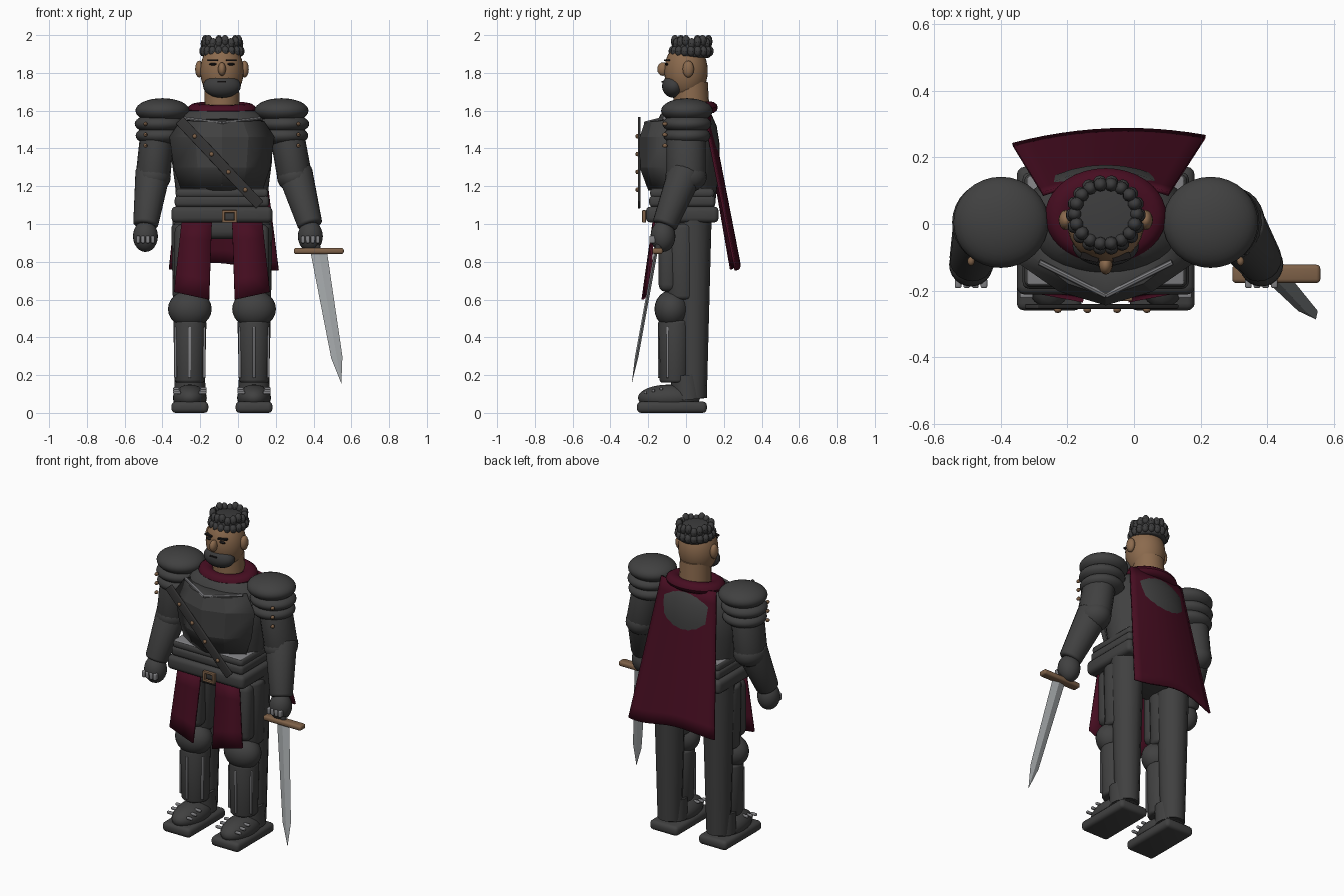
import bpy, bmesh, math
from mathutils import Vector, Matrix

if "Cube" in bpy.data.objects:
    bpy.data.objects.remove(bpy.data.objects["Cube"])

CX = -0.085  # body centre line


def mat(name, c):
    m = bpy.data.materials.new(name)
    m.diffuse_color = (*c, 1)
    m.use_nodes = True
    m.node_tree.nodes["Principled BSDF"].inputs["Base Color"].default_value = m.diffuse_color
    return m


STEEL = mat("dark_steel", (0.052, 0.052, 0.052))
CLOTH = mat("wine_cloth", (0.062, 0.004, 0.015))
SKIN = mat("skin", (0.26, 0.145, 0.075))
BRONZE = mat("bronze", (0.21, 0.12, 0.065))
TRIM = mat("light_trim", (0.22, 0.22, 0.23))
BLADE = mat("blade_steel", (0.36, 0.38, 0.39))
HAIR = mat("hair", (0.045, 0.045, 0.046))
LEATHER = mat("dark_leather", (0.035, 0.034, 0.034))
INK = mat("ink", (0.012, 0.01, 0.01))


def finish(name, bm, m, angle=35):
    me = bpy.data.meshes.new(name)
    bmesh.ops.recalc_face_normals(bm, faces=bm.faces)
    bm.to_mesh(me)
    bm.free()
    me.materials.append(m)
    for p in me.polygons:
        p.use_smooth = True
    me.set_sharp_from_angle(angle=math.radians(angle))
    ob = bpy.data.objects.new(name, me)
    bpy.context.collection.objects.link(ob)
    return ob


def ball(name, loc, r, m, seg=24):
    bm = bmesh.new()
    M = Matrix.Translation(loc) @ Matrix.Diagonal((*r, 1))
    bmesh.ops.create_uvsphere(bm, u_segments=seg, v_segments=max(6, seg // 2), radius=1, matrix=M)
    return finish(name, bm, m)


def tube(name, a, b, r1, r2, m, seg=16, bevel=0.0, flat=1.0):
    a, b = Vector(a), Vector(b)
    d = b - a
    bm = bmesh.new()
    M = (Matrix.Translation((a + b) / 2) @ Matrix.Diagonal((1, flat, 1, 1))
         @ d.to_track_quat('Z', 'Y').to_matrix().to_4x4())
    bmesh.ops.create_cone(bm, cap_ends=True, segments=seg, radius1=r1, radius2=r2,
                          depth=d.length, matrix=M)
    if bevel:
        rim = [e for e in bm.edges if any(len(f.verts) > 4 for f in e.link_faces)]
        bmesh.ops.bevel(bm, geom=rim, offset=bevel, segments=3, affect='EDGES', profile=0.5)
    return finish(name, bm, m)


def box(name, loc, size, m, bevel=0.0, rot=None):
    bm = bmesh.new()
    M = Matrix.Translation(loc) @ (rot or Matrix()) @ Matrix.Diagonal((*size, 1))
    bmesh.ops.create_cube(bm, size=1, matrix=M)
    if bevel:
        bmesh.ops.bevel(bm, geom=bm.edges[:], offset=bevel, segments=3, affect='EDGES', profile=0.5)
    return finish(name, bm, m)


def sheet(name, rows, cols, fn, m, thick=0.012, angle=35):
    # grid surface from fn(row, column)
    bm = bmesh.new()
    v = [[bm.verts.new(fn(i, j)) for j in range(cols)] for i in range(rows)]
    for i in range(rows - 1):
        for j in range(cols - 1):
            bm.faces.new((v[i][j], v[i + 1][j], v[i + 1][j + 1], v[i][j + 1]))
    ob = finish(name, bm, m, angle)
    s = ob.modifiers.new("thickness", 'SOLIDIFY')
    s.thickness, s.offset = thick, 0
    return ob


def loft(name, rings, m, seg=32):
    # stacked ellipses (z, y, rx, ry)
    bm = bmesh.new()
    loops = [[bm.verts.new((CX + rx * math.cos(k * math.tau / seg),
                            y + ry * math.sin(k * math.tau / seg), z)) for k in range(seg)]
             for z, y, rx, ry in rings]
    for a, b in zip(loops, loops[1:]):
        for k in range(seg):
            n = (k + 1) % seg
            bm.faces.new((a[k], a[n], b[n], b[k]))
    bm.faces.new(loops[0])
    bm.faces.new(loops[-1])
    return finish(name, bm, m)


# torso, waist bands, hips and belt
loft("torso", [(1.08, 0, .235, .15), (1.22, 0, .25, .168), (1.33, 0, .265, .177), (1.42, 0, .268, .178),
               (1.52, 0, .25, .162), (1.58, 0, .21, .135), (1.62, .01, .13, .1)], STEEL)
box("hips", (CX, 0, .98), (.42, .24, .12), STEEL, .04)
box("waist_band_lower", (CX, -.02, 1.12), (.5, .35, .06), STEEL, .02)
box("waist_band_upper", (CX, -.02, 1.163), (.49, .34, .05), STEEL, .02)
box("waist_trim", (CX, -.02, 1.183), (.47, .325, .012), TRIM, .005)
box("belt", (CX, -.02, 1.05), (.535, .385, .085), STEEL, .025)
for s in (-1, 1):
    box("buckle_side", (-.045 + s * .033, -.222, 1.04), (.016, .02, .065), BRONZE, .004)
    box("buckle_bar", (-.045, -.222, 1.04 + s * .026), (.08, .02, .014), BRONZE, .004)

# faceted breastplate: (z, half width, ridge y, side y)
PLATE = [(1.18, .21, -.19, -.1), (1.3, .25, -.235, -.1), (1.46, .272, -.235, -.1),
         (1.535, .22, -.21, -.09), (1.56, .16, -.09, -.04)]


def plate_point(i, j):
    z, w, yr, ys = PLATE[i]
    u = (j - 2) / 2
    return (CX + u * w, yr + (ys - yr) * (abs(u) * .6 if abs(u) < 1 else 1), z)


sheet("breastplate", 5, 5, plate_point, STEEL, .02, 10)
for s in (-1, 1):
    tube("neck_trim", (CX, -.215, 1.535), (CX + s * .2, -.115, 1.56), .009, .009, TRIM, 8)
tube("breastplate_ridge", (CX, -.205, 1.2), (CX, -.24, 1.31), .004, .004, TRIM, 6)

# diagonal strap with studs
A, B = Vector((-.31, -.248, 1.55)), Vector((.115, -.248, 1.1))
d = B - A
box("strap", (A + B) / 2, (d.length, .014, .055), LEATHER, .004,
    Matrix.Rotation(math.atan2(-d.z, d.x), 4, 'Y'))
for k in range(4):
    ball("strap_stud", A + d * (.19 + .21 * k) + Vector((0, -.01, 0)), (.012, .01, .012), BRONZE, 10)

# head
tube("neck", (CX, .03, 1.58), (CX, .025, 1.75), .095, .09, SKIN, 20)
ball("head", (CX, .0, 1.81), (.115, .115, .155), SKIN, 32)
ball("nose", (CX, -.122, 1.82), (.021, .03, .036), SKIN, 16)
ball("beard", (CX, -.065, 1.73), (.1, .062, .062), HAIR)
box("mouth", (CX, -.126, 1.752), (.045, .008, .008), INK)
for s in (-1, 1):
    ball("ear", (CX + s * .12, .012, 1.82), (.022, .03, .045), SKIN, 16)
    box("brow", (CX + s * .048, -.1, 1.867), (.055, .02, .01), INK, 0, Matrix.Rotation(s * .25, 4, 'Z'))
    ball("eye", (CX + s * .046, -.102, 1.846), (.022, .009, .007), INK, 12)

# hair: cap with rings of curls
tube("hair_cap", (CX, .025, 1.885), (CX, .03, 1.965), .105, .1, HAIR, 24, .015)
for k in range(18):
    a = k * math.tau / 18
    c, s = math.cos(a), math.sin(a)
    ball("curl_low", (CX + .1 * c, .027 + .1 * s, 1.915), (.021, .021, .028), HAIR, 10)
    ball("curl_top", (CX + .093 * c, .03 + .09 * s, 1.955 + .008 * (k % 3)), (.021, .021, .03), HAIR, 10)

# collar and cape
bm = bmesh.new()
vs = [[bm.verts.new((CX + (.135 + .047 * math.cos(q)) * math.cos(p),
                     .025 + (.1 + .043 * math.cos(q)) * math.sin(p),
                     1.607 + .033 * math.sin(q) + .01 * math.sin(p)))
       for q in (k * math.tau / 12 for k in range(12))] for p in (k * math.tau / 36 for k in range(36))]
for i in range(36):
    for j in range(12):
        bm.faces.new((vs[i][j], vs[i - 1][j], vs[i - 1][j - 1], vs[i][j - 1]))
finish("collar", bm, CLOTH)


def cape_point(i, j):
    t, u = i / 12, (j - 6) / 6
    hem = .02 * math.cos(3 * u + .5) * t
    return (CX + u * (.19 + .1 * t) + .01 * t, .122 + .16 * t - .032 * u * u + .012 * u * t,
            1.615 - .84 * t + hem)


sheet("cape", 13, 13, cape_point, CLOTH, .012)

# front cloth panels hanging from the belt
for s in (-1, 1):
    def panel_point(i, j, s=s):
        t, u = i / 4, j / 2
        x = .053 + .015 * t + u * (.16 + .025 * t)
        return (CX + s * x, -.17 - .06 * t + .035 * u * t, 1.02 - t * (.42 - .04 * u))
    sheet("cloth_panel", 5, 3, panel_point, CLOTH, .012)

# shoulders and arms
ARMS = {-1: ((-.425, 0, 1.5), (-.45, 0, 1.25), (-.49, -.115, .99)),
        1: ((.255, 0, 1.5), (.3, 0, 1.25), (.383, -.115, .99))}
for s, (sh, el, wr) in ARMS.items():
    x = CX + s * .315
    ball("pauldron_top", (x, .005, 1.6), (.143, .137, .066), STEEL, 32)
    ball("pauldron_middle", (x + s * .012, .005, 1.53), (.135, .13, .056), STEEL, 32)
    ball("pauldron_bottom", (x + s * .012, .005, 1.468), (.13, .125, .056), STEEL, 32)
    for z in (1.53, 1.473, 1.415):
        ball("pauldron_rivet", (CX + s * .405, -.112, z), (.011, .014, .011), BRONZE, 10)
    tube("upper_arm", sh, el, .09, .092, STEEL, 18, .02, 1.15)
    ball("elbow", el, (.094, .11, .085), STEEL)
    tube("forearm", Vector(el) + Vector((0, 0, .03)), wr, .094, .066, STEEL, 18, .015)
    ball("hand", (wr[0], -.122, .935), (.066, .066, .083), STEEL)
    for k in range(4):
        box("finger", (wr[0] + (k - 1.5) * .026, -.178, .918), (.02, .03, .04), TRIM, .006)

# legs, mirrored about the body centre
for s in (-1, 1):
    x = CX + s * .17
    tube("leg", (x, .04, 1.02), (x, .04, .08), .095, .07, STEEL, 14)
    tube("thigh", (x - s * .0, -.02, 1.0), (x, -.02, .6), .098, .09, STEEL, 16, .02)
    box("thigh_plate", (x, -.095, .82), (.16, .1, .36), STEEL, .04)
    ball("knee", (x, -.075, .55), (.116, .092, .1), STEEL)
    tube("greave", (x, -.06, .49), (x, -.06, .16), .088, .08, STEEL, 16, .015)
    for o in (-.076, 0, .076):
        box("greave_trim", (x + o, -.143 + abs(o) * .6, .32), (.014, .012, .27), TRIM, .003)
    box("sole", (x, -.075, .03), (.195, .37, .06), STEEL, .022)
    ball("boot", (x, -.09, .08), (.09, .165, .07), STEEL)
    tube("ankle", (x, .01, .07), (x, 0, .2), .085, .08, STEEL, 16)
    for o in (-1, 1):
        for k in range(3):
            box("boot_clasp", (x + o * .068, -.215 + k * .042, .108 + k * .01),
                (.04, .016, .016), TRIM, .005)

# sword: grip, guard, pommel and diamond-section blade
tube("sword_grip", (.39, -.13, 1.0), (.425, -.15, .85), .018, .018, LEATHER, 12)
box("sword_guard", (.428, -.15, .857), (.265, .055, .032), BRONZE, .012)
top, tip = Vector((.428, -.16, .85)), Vector((.547, -.287, .155))
axis = tip - top
side = Vector((1, 0, .17)).normalized()
nrm = axis.cross(side).normalized()
bm = bmesh.new()
rings = []
for t, w in ((0, .043), (.8, .03)):
    c = top + axis * t
    rings.append([bm.verts.new(c + o) for o in (side * w, nrm * .009, -side * w, -nrm * .009)])
point = bm.verts.new(tip)
for k in range(4):
    n = (k + 1) % 4
    bm.faces.new((rings[0][k], rings[0][n], rings[1][n], rings[1][k]))
    bm.faces.new((rings[1][k], rings[1][n], point))
bm.faces.new(rings[0])
finish("sword_blade", bm, BLADE, 10)
